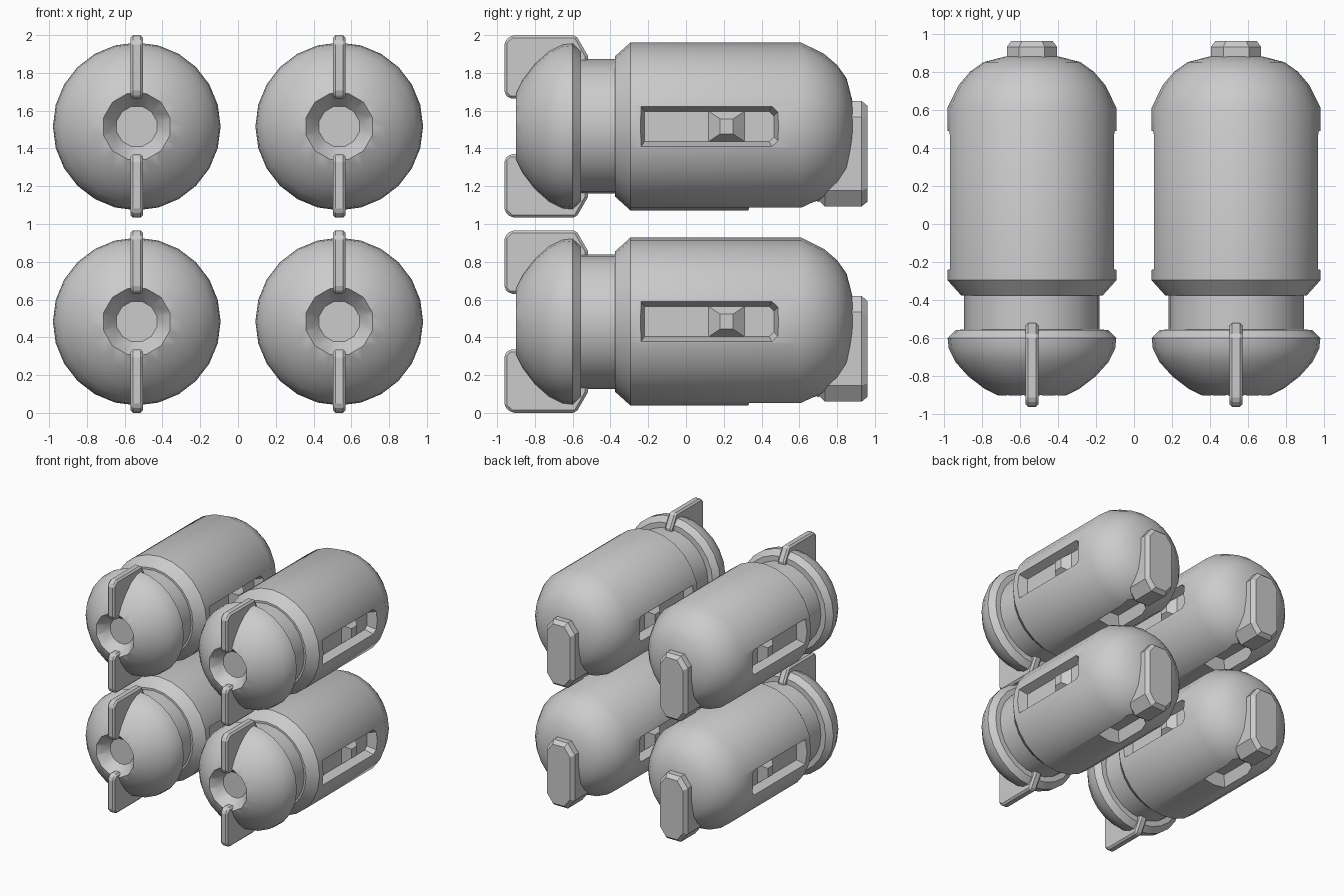
import bpy, bmesh, math
from mathutils import Matrix

if "Cube" in bpy.data.objects:
    bpy.data.objects.remove(bpy.data.objects["Cube"])

def loft(name, rings):
    """Solid skin through rings of equal point count, capped at both ends."""
    bm = bmesh.new()
    loops = [[bm.verts.new(p) for p in ring] for ring in rings]
    n = len(loops[0])
    for a, b in zip(loops, loops[1:]):
        for i in range(n):
            j = (i + 1) % n
            bm.faces.new((a[i], a[j], b[j], b[i]))
    bm.faces.new(loops[0])
    bm.faces.new(loops[-1])
    bmesh.ops.recalc_face_normals(bm, faces=bm.faces[:])
    me = bpy.data.meshes.new(name)
    bm.to_mesh(me)
    bm.free()
    ob = bpy.data.objects.new(name, me)
    bpy.context.collection.objects.link(ob)
    return ob

def circle(y, r, n, phase=0.0):
    return [(r * math.cos(2 * math.pi * (i + phase) / n), y,
             r * math.sin(2 * math.pi * (i + phase) / n)) for i in range(n)]

def slot_ring(x, y0, y1, h, c):
    # rectangle in the y-z plane with clipped rear corners
    return [(x, y0, -h), (x, y1 - c, -h), (x, y1, -h + c),
            (x, y1, h - c), (x, y1 - c, h), (x, y0, h)]

def turn(ob, angle):
    ob.data.transform(Matrix.Rotation(angle, 4, 'Y'))
    return ob

def bevel(ob, width):
    m = ob.modifiers.new("bevel", 'BEVEL')
    m.width, m.segments, m.limit_method = width, 1, 'ANGLE'
    return ob

# turned capsule body: (y, radius)
profile = [(-.90, .18), (-.865, .25), (-.80, .335), (-.725, .402), (-.655, .437),
           (-.60, .443), (-.556, .40), (-.555, .356), (-.376, .356), (-.375, .372),
           (-.295, .444), (.61, .444), (.73, .385), (.80, .325), (.85, .255),
           (.88, .14), (.89, .04)]
body = loft("capsule_body", [circle(y, r, 24) for y, r in profile])

# cutters: front socket, two side slots, one underside slot
cutters = [loft("socket_cutter", [circle(-.95, .222, 12, .5), circle(-.90, .182, 12, .5),
                                  circle(-.81, .11, 12, .5)])]
for a in (0, math.pi):
    c = loft("side_slot_cutter", [slot_ring(.48, -.25, .50, .125, .035),
                                  slot_ring(.36, -.22, .465, .08, .025)])
    if a:
        c.data.transform(Matrix.Scale(-1, 4, (1, 0, 0)))
        c.data.flip_normals()
    cutters.append(c)
cutters.append(turn(loft("under_slot_cutter", [slot_ring(.48, .32, .72, .12, .035),
                                               slot_ring(.34, .36, .68, .075, .025)]), math.pi / 2))
for c in cutters:
    c.hide_render = True
    m = body.modifiers.new("cut", 'BOOLEAN')
    m.operation, m.solver, m.object = 'DIFFERENCE', 'EXACT', c

parts = [body]

# grip knobs inside the side slots
for a in (0, math.pi):
    parts.append(turn(loft("slot_knob", [
        [(x, .215 - l, -h), (x, .215 + l, -h), (x, .215 + l, h), (x, .215 - l, h)]
        for x, l, h in ((.34, .10, .085), (.36, .095, .08), (.415, .035, .04))]), a))

# upper and lower front fins
outline = [(-.962, .175), (-.935, .147), (-.87, .147), (-.52, .33), (-.52, .375),
           (-.582, .483), (-.925, .483), (-.962, .448)]
for s in (1, -1):
    parts.append(bevel(loft("front_fin", [[(x, y, z * s) for y, z in outline]
                                         for x in (-.034, .034)]), .014))

# tail plate
def plate(y, w, z0, z1, c):
    return [(-w + c, y, z0), (w - c, y, z0), (w, y, z0 + c * 1.3), (w, y, z1 - c * 1.3),
            (w - c, y, z1), (-w + c, y, z1), (-w, y, z1 - c * 1.3), (-w, y, z0 + c * 1.3)]
parts.append(loft("tail_plate", [plate(.705, .12, -.395, .11, .06), plate(.735, .132, -.424, .135, .065),
                                 plate(.93, .132, -.424, .135, .065), plate(.962, .108, -.398, .108, .055)]))

# bake modifiers, then place four copies of every part
bpy.context.view_layer.update()
dg = bpy.context.evaluated_depsgraph_get()
baked = [(p.name.split(".")[0], bpy.data.meshes.new_from_object(p.evaluated_get(dg))) for p in parts]
for ob in parts + cutters:
    bpy.data.objects.remove(ob)
final = []
for z in (.4835, 1.5165):
    for x in (-.536, .536):
        for name, me in baked:
            ob = bpy.data.objects.new(name, me.copy())
            ob.location = (x, 0, z)
            bpy.context.collection.objects.link(ob)
            final.append(ob)

# smooth only the turned bodies
bpy.ops.object.select_all(action='DESELECT')
for ob in final:
    if ob.name.startswith("capsule_body"):
        ob.select_set(True)
        bpy.context.view_layer.objects.active = ob
bpy.ops.object.shade_smooth_by_angle(angle=math.radians(30))
